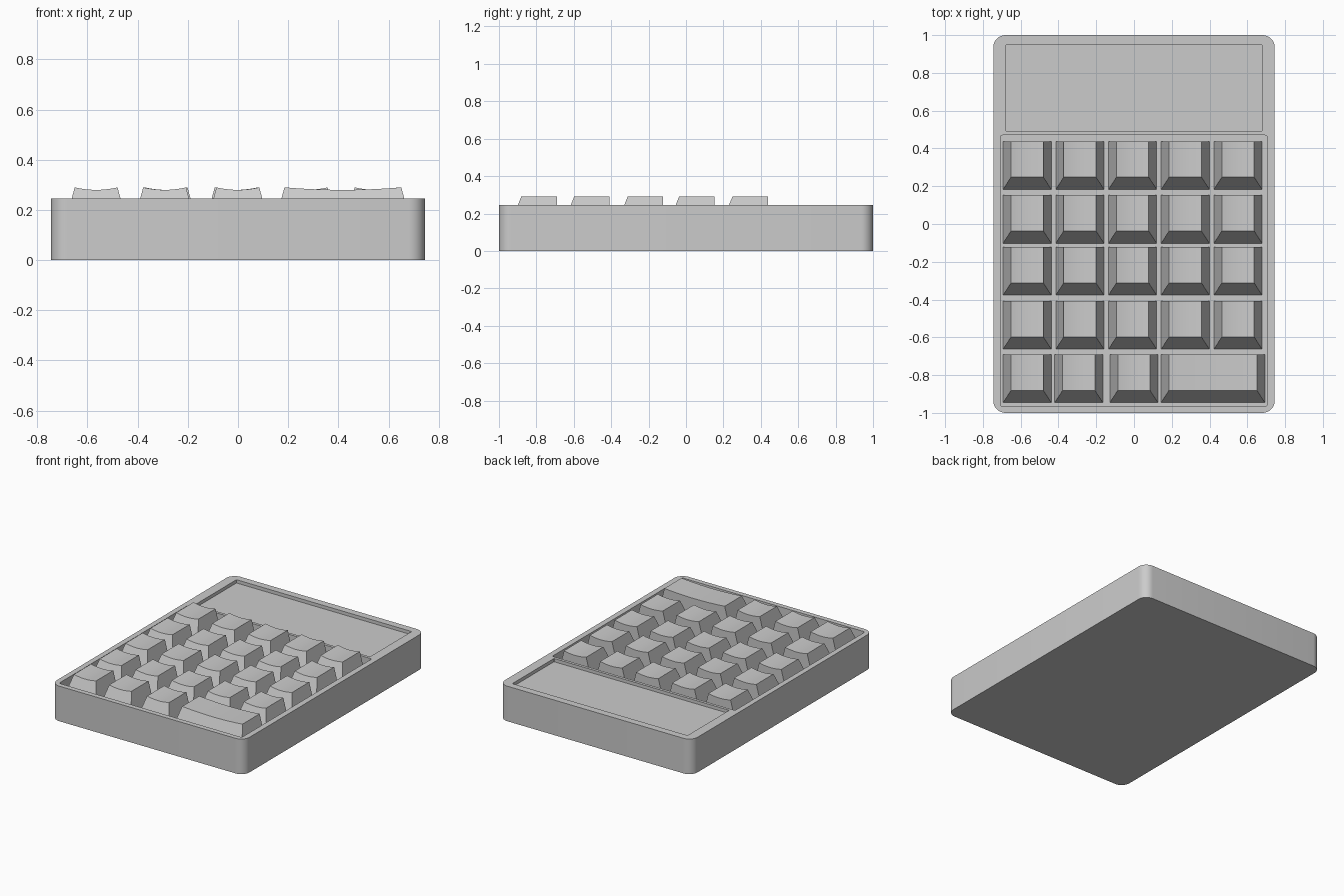
import bpy, bmesh, math

if "Cube" in bpy.data.objects:
    bpy.data.objects.remove(bpy.data.objects["Cube"])

BODY_TOP, KEY_FLOOR, SCREEN_FLOOR = 0.245, 0.13, 0.222
KEY_TOP, DISH = 0.29, 0.01


def finish(name, bm, smooth=True):
    bmesh.ops.recalc_face_normals(bm, faces=bm.faces[:])
    mesh = bpy.data.meshes.new(name)
    bm.to_mesh(mesh)
    bm.free()
    ob = bpy.data.objects.new(name, mesh)
    bpy.context.collection.objects.link(ob)
    bpy.ops.object.select_all(action='DESELECT')
    ob.select_set(True)
    bpy.context.view_layer.objects.active = ob
    if smooth:
        bpy.ops.object.shade_smooth_by_angle(angle=math.radians(30))
    return ob


def rounded_slab(name, x0, x1, y0, y1, z0, z1, r, steps=8, smooth=False):
    """Vertical prism with a rounded-rectangle outline."""
    bm = bmesh.new()
    corners = [(x1 - r, y1 - r), (x0 + r, y1 - r), (x0 + r, y0 + r), (x1 - r, y0 + r)]
    outline = []
    for q, (cx, cy) in enumerate(corners):
        for i in range(steps + 1):
            a = math.radians(90 * (q + i / steps))
            outline.append(bm.verts.new((cx + r * math.cos(a), cy + r * math.sin(a), z0)))
    base = bm.faces.new(outline)
    ext = bmesh.ops.extrude_face_region(bm, geom=[base], use_keep_orig=True)
    top = [v for v in ext['geom'] if isinstance(v, bmesh.types.BMVert)]
    bmesh.ops.translate(bm, vec=(0, 0, z1 - z0), verts=top)
    return finish(name, bm, smooth)


def keycap(name, x0, x1, y0, y1):
    """Tapered key: sloped front and sides, upright back, dished top."""
    bm = bmesh.new()
    n, side, front = 10, 0.042, 0.065
    base = [bm.verts.new((x, y, KEY_FLOOR)) for x, y in ((x0, y0), (x1, y0), (x1, y1), (x0, y1))]
    rows = []
    for y in (y0 + front, y1):
        row = []
        for i in range(n + 1):
            t = i / n
            x = (x0 + side) * (1 - t) + (x1 - side) * t
            row.append(bm.verts.new((x, y, KEY_TOP - DISH * 4 * t * (1 - t))))
        rows.append(row)
    f, b = rows
    for i in range(n):
        bm.faces.new((f[i], f[i + 1], b[i + 1], b[i]))
    bm.faces.new([base[0], base[1]] + f[::-1])
    bm.faces.new([base[2], base[3]] + b)
    bm.faces.new((base[0], f[0], b[0], base[3]))
    bm.faces.new((base[1], base[2], b[n], f[n]))
    bm.faces.new(base[::-1])
    return finish(name, bm)


def cut(target, cutter):
    mod = target.modifiers.new("recess", 'BOOLEAN')
    mod.operation, mod.solver, mod.object = 'DIFFERENCE', 'EXACT', cutter
    bpy.context.view_layer.objects.active = target
    bpy.ops.object.modifier_apply(modifier=mod.name)
    bpy.data.objects.remove(cutter)


# Case with a shallow screen recess and a deeper key well
case = rounded_slab("case", -0.745, 0.745, -1, 1, 0, BODY_TOP, 0.065)
cut(case, rounded_slab("screen_cutter", -0.677, 0.677, 0.49, 0.95, SCREEN_FLOOR, 0.4, 0.002, 1))
cut(case, rounded_slab("key_well_cutter", -0.708, 0.705, -0.965, 0.47, KEY_FLOOR, 0.4, 0.012, 3))
bpy.ops.object.select_all(action='DESELECT')
case.select_set(True)
bpy.context.view_layer.objects.active = case
bpy.ops.object.shade_smooth_by_angle(angle=math.radians(30))

# Four full rows of five keys
W = 0.255
for r, y in enumerate((0.183, -0.102, -0.377, -0.663)):
    for c in range(5):
        x = -0.693 + 0.279 * c
        keycap(f"key_row{r + 1}_col{c + 1}", x, x + W, y, y + W)

# Bottom row: three keys and one wide key
for c, x in enumerate((-0.693, -0.42, -0.128)):
    keycap(f"key_row5_col{c + 1}", x, x + W, -0.946, -0.691)
keycap("wide_key", 0.143, 0.693, -0.946, -0.691)
